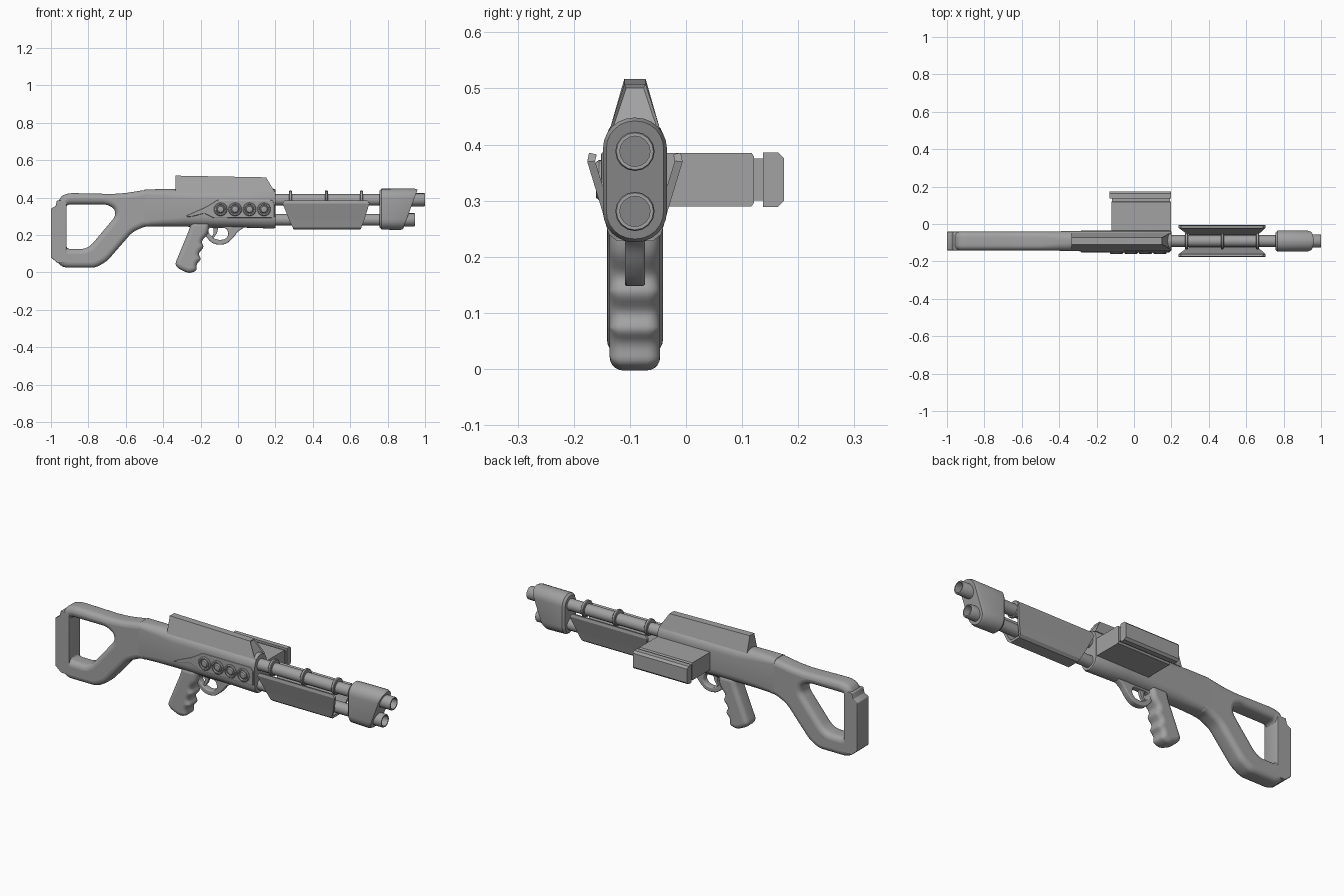
import bpy, bmesh, math
from mathutils import Vector

if "Cube" in bpy.data.objects:
    bpy.data.objects.remove(bpy.data.objects["Cube"])

CY = -0.091  # centre plane of the gun


def smooth(o, angle=35):
    bpy.ops.object.select_all(action='DESELECT')
    o.select_set(True)
    bpy.context.view_layer.objects.active = o
    bpy.ops.object.shade_smooth_by_angle(angle=math.radians(angle))
    return o


def mesh_obj(name, verts, faces):
    me = bpy.data.meshes.new(name)
    me.from_pydata(verts, [], faces)
    bm = bmesh.new()
    bm.from_mesh(me)
    bmesh.ops.recalc_face_normals(bm, faces=bm.faces)
    bm.to_mesh(me)
    bm.free()
    o = bpy.data.objects.new(name, me)
    bpy.context.collection.objects.link(o)
    return o


def rounded(pts, rad, n=4):
    """Replace every corner of a closed outline by a small curve."""
    out, m = [], len(pts)
    P = [Vector(p) for p in pts]
    for i in range(m):
        a, b, c = P[i - 1], P[i], P[(i + 1) % m]
        s = b + (a - b).normalized() * min(rad, (a - b).length * .4)
        e = b + (c - b).normalized() * min(rad, (c - b).length * .4)
        for k in range(n + 1):
            t = k / n
            out.append(s * (1 - t) ** 2 + b * 2 * t * (1 - t) + e * t * t)
    return out


def plate(name, loops, half, depth, y=CY, rad=.025, res=4):
    """Filled x-z outline (with holes), thickened along y with round edges."""
    cu = bpy.data.curves.new(name, 'CURVE')
    cu.dimensions, cu.fill_mode = '2D', 'BOTH'
    for lp in loops:
        pts = rounded(lp, rad)
        sp = cu.splines.new('POLY')
        sp.points.add(len(pts) - 1)
        for q, p in zip(sp.points, pts):
            q.co = (p.x, p.y, 0, 1)
        sp.use_cyclic_u = True
    cu.extrude, cu.bevel_depth, cu.offset = half - depth, depth, -depth
    cu.bevel_resolution = res
    o = bpy.data.objects.new(name, cu)
    bpy.context.collection.objects.link(o)
    o.rotation_euler.x = math.pi / 2
    o.location.y = y
    bpy.ops.object.select_all(action='DESELECT')
    o.select_set(True)
    bpy.context.view_layer.objects.active = o
    bpy.ops.object.convert(target='MESH')
    return smooth(bpy.context.object)


def loft(name, sections, k=6):
    """Rounded-rectangle sections along x: (x_bottom, x_top, z_low, z_high, half_y, radius)."""
    verts, n = [], 4 * (k + 1)
    for xb, xt, z0, z1, h, r in sections:
        for c, (sy, zc) in enumerate([(1, z1 - r), (-1, z1 - r), (-1, z0 + r), (1, z0 + r)]):
            for i in range(k + 1):
                a = math.pi / 2 * (c + i / k)
                z = zc + r * math.sin(a)
                x = xb + (xt - xb) * (z - z0) / (z1 - z0)
                verts.append((x, CY + sy * (h - r) + r * math.cos(a), z))
    faces = [(s * n + i, s * n + (i + 1) % n, (s + 1) * n + (i + 1) % n, (s + 1) * n + i)
             for s in range(len(sections) - 1) for i in range(n)]
    faces += [tuple(range(n)), tuple(range(len(verts) - n, len(verts)))]
    return smooth(mesh_obj(name, verts, faces))


def lathe(name, profile, origin, axis='X', n=16):
    """Spin (distance, radius) points around the x axis or around -y."""
    verts, m = [], len(profile)
    for d, r in profile:
        for i in range(n):
            a = 2 * math.pi * i / n
            u, v = r * math.cos(a), r * math.sin(a)
            p = (d, u, v) if axis == 'X' else (u, -d, v)
            verts.append(tuple(p[j] + origin[j] for j in range(3)))
    faces = [(s * n + i, s * n + (i + 1) % n, (s + 1) * n + (i + 1) % n, (s + 1) * n + i)
             for s in range(m - 1) for i in range(n)]
    faces += [tuple(range(n)), tuple(range((m - 1) * n, m * n))]
    return smooth(mesh_obj(name, verts, faces))


def prism(name, x0, x1, prof):
    """Extrude a y-z outline along x."""
    n = len(prof)
    v = [(x, y, z) for x in (x0, x1) for y, z in prof]
    f = [(i, (i + 1) % n, (i + 1) % n + n, i + n) for i in range(n)]
    return mesh_obj(name, v, f + [tuple(range(n)), tuple(range(n, 2 * n))])


# open stock frame
outer = [(-.965, .05), (-.93, .025), (-.76, .025), (-.70, .06), (-.565, .215), (-.5, .245), (-.46, .245),
         (-.46, .44), (-.5, .44), (-.6, .424), (-.67, .419), (-.9, .424), (-.945, .41), (-.97, .36)]
hole = [(-.92, .363), (-.70, .363), (-.66, .34), (-.655, .30), (-.785, .145), (-.82, .125), (-.92, .125)]
plate('stock_frame', [outer, hole], .05, .028)
# butt plate
plate('butt_plate', [[(-1, .08), (-.965, .05), (-.917, .05), (-.917, .385), (-.968, .385), (-.975, .355), (-1, .34)]],
      .05, .004, rad=.004, res=1)

# receiver, blending from stock into a rounded tall section
loft('receiver', [(-.50, -.50, .246, .442, .05, .028), (-.40, -.40, .246, .446, .052, .04),
                  (-.28, -.28, .244, .446, .055, .052), (0, 0, .24, .447, .055, .055),
                  (.19, .19, .234, .447, .055, .055), (.2, .2, .238, .443, .051, .051)])

# tapered top cover with recessed front
side = [(-.333, .43, .044), (-.333, .517, .019), (.15, .508, .019), (.197, .43, .044)]
cv = [(x, CY + s * h, z) for s in (-1, 1) for x, z, h in side]
cover = mesh_obj('top_cover', cv, [(0, 1, 2, 3), (4, 5, 6, 7)] +
                 [(i, (i + 1) % 4, (i + 1) % 4 + 4, i + 4) for i in range(4)])
bm = bmesh.new()
bm.from_mesh(cover.data)
front = max(bm.faces, key=lambda f: f.normal.x)
bmesh.ops.inset_individual(bm, faces=[front], thickness=.006, depth=-.006)
bm.to_mesh(cover.data)
bm.free()

# pistol grip with finger grooves
plate('grip', [[(-.25, .27), (-.262, .225), (-.337, .045), (-.32, .02), (-.262, -.006), (-.220, .008), (-.222, .045),
                (-.196, .07), (-.213, .10), (-.181, .135), (-.197, .165), (-.161, .205), (-.15, .27)]],
      .045, .024, rad=.02)
# trigger guard and trigger
plate('trigger_guard', [[(-.18, .26), (-.175, .195), (-.14, .156), (-.10, .146), (-.06, .153), (-.025, .185),
                         (.0, .22), (.05, .25)],
                        [(-.16, .238), (-.158, .21), (-.13, .182), (-.10, .172), (-.068, .178), (-.05, .2),
                         (-.06, .238)]], .018, .005, res=2)
plate('trigger', [[(-.135, .26), (-.13, .21), (-.142, .185), (-.13, .184), (-.112, .21), (-.1, .26)]],
      .008, .002, rad=.01, res=1)

# side shell holder and its four shells
plate('shell_holder', [[(-.288, .297), (-.165, .352), (-.11, .387), (.18, .387), (.194, .37), (.194, .292),
                        (-.13, .29), (-.18, .315), (-.25, .297)]], .02, .005, y=CY - .0405, rad=.006, res=1)
for i in range(4):
    lathe(f'shell_{i + 1}', [(0, .036), (.007, .036), (.012, .032), (.012, .026), (.004, .024),
                             (.004, .021), (.011, .016), (.013, .006)],
          (-.093 + i * .0773, CY - .057, .337), 'Y', 20)

# side magazine: body, neck and end cap with chamfered outer edges
prism('magazine_body', -.12, .197, [(CY, .29), (.117, .29), (.121, .296), (.121, .379), (.117, .385), (CY, .385)])
prism('magazine_neck', -.117, .193, [(.1, .30), (.15, .30), (.15, .375), (.1, .375)])
prism('magazine_cap', -.13, .197, [(.137, .289), (.164, .289), (.175, .30), (.175, .375), (.164, .386), (.137, .386)])

# two hollow barrels
for name, z, end in (('upper_barrel', .388, 1.0), ('lower_barrel', .281, .947)):
    lathe(name, [(.1, .031), (.88, .031), (.88, .035), (end - .004, .035), (end, .033), (end, .027),
                 (end - .07, .027)], (0, CY, z))
# barrel clips
for i, x in enumerate((.28, .472, .66)):
    lathe(f'barrel_clip_{i + 1}', [(-.008, .036), (-.008, .041), (-.005, .044), (.005, .044), (.008, .041),
                                   (.008, .036)], (x, CY, .393))

# muzzle block with slanted front
loft('muzzle_block', [(.757, .757, .24, .436, .046, .044), (.768, .768, .229, .447, .057, .055),
                      (.868, .945, .226, .448, .057, .055), (.883, .96, .232, .442, .051, .049)])

# flared trough-shaped fore-end
sec = [(.075, .384, .25, .69), (.078, .37, .238, .703), (.052, .285, .272, .676), (.041, .244, .292, .66),
       (.03, .235, .297, .655)]
ring = [(-h, z, a, b) for h, z, a, b in sec] + sec[::-1]
fv = [(x, CY + h, z) for h, z, a, b in ring for x in (a, b)]
fore = mesh_obj('fore_end', fv, [(2 * i, 2 * i + 1, 2 * i + 3, 2 * i + 2) for i in range(len(ring) - 1)])
md = fore.modifiers.new('thickness', 'SOLIDIFY')
md.thickness, md.offset = .014, 0

# dark grey finish on every part
grey = bpy.data.materials.new('dark_grey')
grey.diffuse_color = (.36, .36, .36, 1)
grey.use_nodes = True
grey.node_tree.nodes["Principled BSDF"].inputs["Base Color"].default_value = grey.diffuse_color
for o in bpy.context.scene.objects:
    o.data.materials.clear()
    o.data.materials.append(grey)
